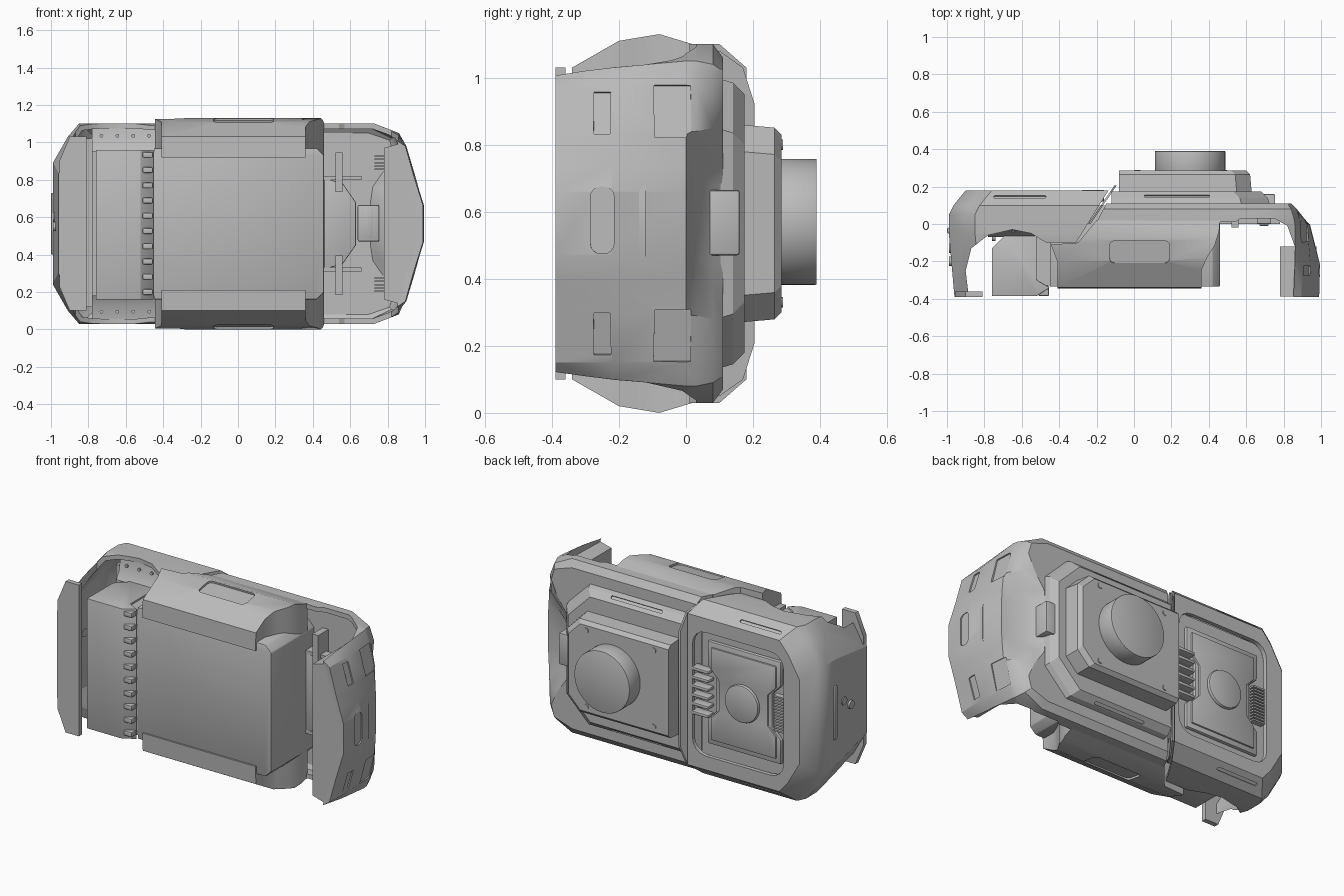
import bpy, bmesh, math
from mathutils import Vector, Matrix

if "Cube" in bpy.data.objects:
    bpy.data.objects.remove(bpy.data.objects["Cube"])

H = 1.13  # full height, parts mirror about its middle
grey = bpy.data.materials.new("plain_grey")
grey.use_nodes = True
grey.diffuse_color = (0.5, 0.5, 0.5, 1)
grey.node_tree.nodes["Principled BSDF"].inputs["Base Color"].default_value = (0.5, 0.5, 0.5, 1)


def finish(name, bm):
    bmesh.ops.recalc_face_normals(bm, faces=bm.faces)
    me = bpy.data.meshes.new(name)
    bm.to_mesh(me)
    bm.free()
    me.materials.append(grey)
    ob = bpy.data.objects.new(name, me)
    bpy.context.collection.objects.link(ob)
    return ob


def loft(name, rings, start=True):
    """Skin closed rings of points, capping the last and optionally the first."""
    bm = bmesh.new()
    loops = [[bm.verts.new(p) for p in r] for r in rings]
    for a, b in zip(loops, loops[1:]):
        for i in range(len(a)):
            j = (i + 1) % len(a)
            bm.faces.new((a[i], a[j], b[j], b[i]))
    bm.faces.new(loops[-1])
    if start:
        bm.faces.new(loops[0][::-1])
    return finish(name, bm)


def prism(name, pts, axis, lo, hi, bevel=0):
    put = {"x": lambda u, v, w: (w, u, v), "y": lambda u, v, w: (u, w, v), "z": lambda u, v, w: (u, v, w)}[axis]
    ob = loft(name, [[put(u, v, w) for u, v in pts] for w in (lo, hi)])
    if bevel:
        modify(ob, "BEVEL", width=bevel, segments=2, limit_method="ANGLE", angle_limit=0.7)
    return ob


def box(name, x, y, z, bevel=0):
    return prism(name, [(x[0], y[0]), (x[1], y[0]), (x[1], y[1]), (x[0], y[1])], "z", *z, bevel)


def modify(ob, kind, **settings):
    m = ob.modifiers.new(kind, kind)
    for k, v in settings.items():
        setattr(m, k, v)
    me = bpy.data.meshes.new_from_object(ob.evaluated_get(bpy.context.evaluated_depsgraph_get()))
    ob.modifiers.clear()
    ob.data = me


def boolean(ob, cutter, op):
    modify(ob, "BOOLEAN", object=cutter, operation=op, solver="EXACT")
    bpy.data.objects.remove(cutter)


def mirrored(half):
    return half + [(x, H - z) for x, z in reversed(half)]


def round_rect(cx, cy, w, h, r):
    pts = []
    for k, (sx, sy) in enumerate(((1, 1), (-1, 1), (-1, -1), (1, -1))):
        for s in range(5):
            a = math.pi / 2 * (k + s / 4)
            pts.append((cx + sx * (w / 2 - r) + r * math.cos(a), cy + sy * (h / 2 - r) + r * math.sin(a)))
    return pts


def disc(name, x, z, r, lo, hi, n=48, bevel=0):
    pts = [(x + r * math.cos(i * math.tau / n), z + r * math.sin(i * math.tau / n)) for i in range(n)]
    return prism(name, pts, "y", lo, hi, bevel)


def recess(ob, start, direction, w, h, r, depth=0.008):
    """Sink a rounded panel where a ray meets the surface; w runs along the most level direction."""
    bpy.context.view_layer.update()
    hit, loc, n, _ = ob.evaluated_get(bpy.context.evaluated_depsgraph_get()).ray_cast(Vector(start), Vector(direction))
    if not hit:
        return
    up = Vector((0, 0, 1)) if abs(n.z) < 0.8 else Vector((0, 1, 0))
    t = (up - n * up.dot(n)).normalized()
    c = prism("cutter", round_rect(0, 0, w, h, r), "z", -depth, 0.02)
    c.data.transform(Matrix.Translation(loc) @ Matrix((t.cross(n), t, n)).transposed().to_4x4())
    boolean(ob, c, "DIFFERENCE")


# Right-hand shell, an open cup trimmed to its side outline
rings = []
for y, x, zt in ((-0.39, -0.96, 1.04), (-0.05, -0.99, 1.1), (0.05, -0.99, 1.1), (0.1, -0.965, 1.1), (0.18, -0.9, 1.03)):
    half = [(0, zt), (x + 0.14, zt), (x + 0.08, zt - 0.07), (x, zt - 0.21)]
    rings.append([(u, y, v) for u, v in mirrored(half)])
shell_r = loft("right_shell", rings, False)
modify(shell_r, "SOLIDIFY", thickness=0.03, offset=-1)
trim = [(-1.1, -0.5), (-0.87, -0.5), (-0.9, -0.25), (-0.87, -0.13), (-0.78, -0.06), (-0.65, -0.03), (-0.55, -0.05),
        (-0.47, -0.1), (-0.31, -0.1), (-0.13, 0.19), (-1.1, 0.3)]
boolean(shell_r, prism("trim", trim, "z", -1, 2), "INTERSECT")
boolean(shell_r, prism("window", round_rect(-0.48, H / 2, 0.62, 0.76, 0.09), "y", 0.13, 0.3), "DIFFERENCE")
for z in (1, -1):
    recess(shell_r, (-0.61, 0.145, H / 2 + z), (0, 0, -z), 0.28, 0.018, 0.008)

# Sunken back panel with notched plate, disc, louvres and comb
box("panel_floor", (-0.81, -0.2), (0.09, 0.13), (0.17, 0.96))
edge = [(-0.25, 0.88), (-0.25, 0.73), (-0.31, 0.67)]
outline = mirrored(edge)
outline += [(-1.0 - x, z) for x, z in reversed(outline)]
prism("panel_plate", outline, "y", 0.12, 0.15, 0.008)
inner = [(-0.5 + (x + 0.5) * 0.88, H / 2 + (z - H / 2) * 0.9) for x, z in outline]
prism("panel_plate_raised", inner, "y", 0.14, 0.16, 0.005)
disc("panel_disc", -0.5, H / 2, 0.115, 0.15, 0.18, bevel=0.012)
for i in range(6):
    z = 0.43 + i * 0.054
    box("louvre", (-0.28, -0.16), (0.12, 0.183), (z - 0.01, z + 0.01), 0.006)
for i in range(12):
    z = 0.46 + i * 0.019
    box("comb_tooth", (-0.79, -0.71), (0.12, 0.165), (z - 0.005, z + 0.005))

# Front lip and side fittings of the right shell
prism("right_lip", mirrored([(-0.81, 1.03), (-0.9, 1.03), (-0.955, 0.9)]), "y", -0.39, -0.36)
box("right_side_strip", (-1.0, -0.96), (-0.05, -0.02), (0.4, 0.73), 0.008)
for y, z in ((-0.13, 0.6), (-0.2, 0.55)):
    knob = disc("side_knob", y, z, 0.025, 0.95, 0.99, 20)
    knob.data.transform(Matrix.Rotation(math.pi / 2, 4, "Z"))

# Left-hand shell with a scooped waist at the end
sections = {
    -0.39: [(0.7, 1.02), (0.85, 1.01), (0.895, 0.98), (0.94, 0.82), (0.965, 0.74), (0.99, 0.66)],
    -0.22: [(0.72, 1.06), (0.86, 1.03), (0.9, 0.98), (0.945, 0.83), (0.97, 0.74), (0.995, 0.66)],
    0.0: [(0.73, 1.1), (0.86, 1.05), (0.89, 0.98), (0.925, 0.84), (0.935, 0.74), (0.94, 0.66)],
    0.03: [(0.73, 1.1), (0.855, 1.05), (0.885, 0.97), (0.91, 0.84), (0.85, 0.74), (0.8, 0.68)],
    0.08: [(0.72, 1.1), (0.84, 1.04), (0.87, 0.96), (0.86, 0.85), (0.77, 0.75), (0.745, 0.68)],
    0.11: [(0.7, 1.06), (0.82, 1.02), (0.84, 0.95), (0.8, 0.86), (0.73, 0.76), (0.72, 0.68)],
}
rings = [[(u, y, v) for u, v in mirrored([(-0.3, h[0][1])] + h)] for y, h in sections.items()]
shell_l = loft("left_shell", rings, False)
modify(shell_l, "SOLIDIFY", thickness=0.03, offset=-1)
trim = [(-0.2, 0.01), (0.54, 0.01), (0.57, 0.03), (0.75, 0.03), (0.82, -0.01), (0.86, -0.12), (0.85, -0.5), (1.1, -0.5),
        (1.1, 0.3), (-0.05, 0.3)]
boolean(shell_l, prism("trim", trim, "z", -1, 2), "INTERSECT")
for s in (1, -1):
    recess(shell_l, (2, -0.25, H / 2 + s * 0.33), (-1, 0, 0), 0.05, 0.13, 0.002)
    recess(shell_l, (2, -0.04, H / 2 + s * 0.335), (-1, 0, 0), 0.11, 0.16, 0.002)
recess(shell_l, (2, -0.25, H / 2 + 0.01), (-1, 0, 0), 0.07, 0.2, 0.03)
prism("left_end_fill", mirrored([(0.78, 0.97), (0.87, 0.995), (0.93, 0.81), (0.975, 0.66)]), "y", -0.388, -0.12)

# Stepped back housing and lens barrel
def step(name, x0, x1, top, cut, y0, y1, inset):
    rings = []
    for y, d in ((y0, 0), (y1 - inset * 0.7, inset * 0.3), (y1, inset)):
        rings.append([(u, y, v) for u, v in mirrored([(x0, top - d), (x1 - cut - d, top - d), (x1 - d, top - cut - d)])])
    return loft(name, rings)


tier = step("housing_base", -0.12, 0.73, 1.0, 0.15, 0.09, 0.175, 0.05)
for s in (1, -1):
    recess(tier, (0.23, 0.15, H / 2 + s), (0, 0, -s), 0.35, 0.018, 0.008)
step("housing_top", -0.08, 0.63, 0.86, 0.08, 0.16, 0.285, 0.03)
disc("lens_barrel", 0.3, 0.57, 0.188, 0.27, 0.39, 64, 0.004)
for x in (0.02, 0.48):
    for z in (0.33, 0.8):
        disc("housing_screw", x, z, 0.016, 0.27, 0.29, 16)
box("waist_block", (0.64, 0.755), (0.0, 0.16), (0.47, 0.665), 0.008)
pin = disc("waist_pin", 0.07, 0.567, 0.022, -0.76, -0.74, 20)
pin.data.transform(Matrix.Rotation(-math.pi / 2, 4, "Z"))

# Slanted flange along the seam
flange = mirrored([(0.1, 1.08), (0.17, 1.03), (0.205, 0.92)]) + [(0.0, 0.08), (0.0, 1.05)]
loft("seam_flange", [[(-0.245 + 0.68 * y + w, y, z) for y, z in flange] for w in (0, 0.012)])

# Front body with clipped corners
prism("front_body", mirrored([(-0.45, 0.97), (0.42, 0.97), (0.46, 0.93)]), "y", -0.335, 0.1, 0.006)
box("body_side_core", (-0.56, -0.44), (-0.33, -0.02), (0.18, 0.95))

# Top and bottom hoods
plan = [(-0.2, 0.02), (-0.3, -0.1), (-0.445, -0.11), (-0.41, -0.2), (-0.41, -0.5), (0.36, -0.5), (0.36, -0.25),
        (0.39, -0.18), (0.43, -0.12), (0.455, -0.04), (0.46, 0.02)]
for s in (1, -1):
    side = [(-0.345, 0.92), (-0.34, 1.03), (-0.2, 1.11), (-0.08, H), (0.02, 1.1), (0.02, 0.92)]
    hood = prism("top_hood" if s > 0 else "bottom_hood",
                 [(y, H / 2 + s * (z - H / 2)) for y, z in side], "x", -0.6, 0.6)
    boolean(hood, prism("trim", plan, "z", -1, 2), "INTERSECT")
    recess(hood, (0.03, -0.15, H / 2 + s), (0, 0, -s), 0.32, 0.12, 0.025, 0.012)

# Side block with a row of teeth
prism("side_block", [(-0.76, -0.385), (-0.52, -0.385), (-0.45, -0.34), (-0.52, -0.3), (-0.52, -0.06), (-0.69, -0.06),
                     (-0.76, -0.13)], "z", 0.16, 0.96, 0.004)
for i in range(10):
    z = 0.2 + i * 0.0815
    box("tooth", (-0.51, -0.455), (-0.385, -0.33), (z - 0.015, z + 0.015), 0.005)

# Perforated strips, inner frame and inner bars
for s in (1, -1):
    strip = [(-0.07, 0.95), (-0.04, 1.0), (-0.03, 1.08), (-0.015, 1.08), (-0.02, 0.95)]
    prism("perforated_strip", [(y, H / 2 + s * (z - H / 2)) for y, z in strip], "x", -0.78, -0.42)
    for i in range(4):
        disc("strip_stud", -0.73 + i * 0.085, H / 2 + s * 0.47, 0.01, -0.045, -0.02, 10)
    box("frame_bar", (0.46, 0.66), (0.0, 0.06), sorted((H / 2 + s * 0.235, H / 2 + s * 0.255)))
    box("frame_post", (0.52, 0.56), (-0.02, 0.08), sorted((H / 2 + s * 0.17, H / 2 + s * 0.38)))
    for i in range(5):
        z = H / 2 + s * (0.29 + i * 0.018)
        box("vent_rib", (0.73, 0.78), (0.0, 0.06), (z - 0.004, z + 0.004))
prism("inner_frame", mirrored([(0.46, 0.81), (0.56, 0.78), (0.63, 0.68)]), "y", 0.0, 0.08, 0.006)
box("inner_latch", (0.67, 0.72), (-0.01, 0.06), (0.49, 0.65), 0.005)
box("inner_rail", (-0.81, -0.775), (-0.03, 0.12), (0.12, 1.02))

# Soft shading with sharp edges kept
bpy.ops.object.select_all(action="DESELECT")
for ob in bpy.context.collection.objects:
    if ob.type == "MESH":
        ob.select_set(True)
        bpy.context.view_layer.objects.active = ob
bpy.ops.object.shade_smooth_by_angle(angle=math.radians(28))
